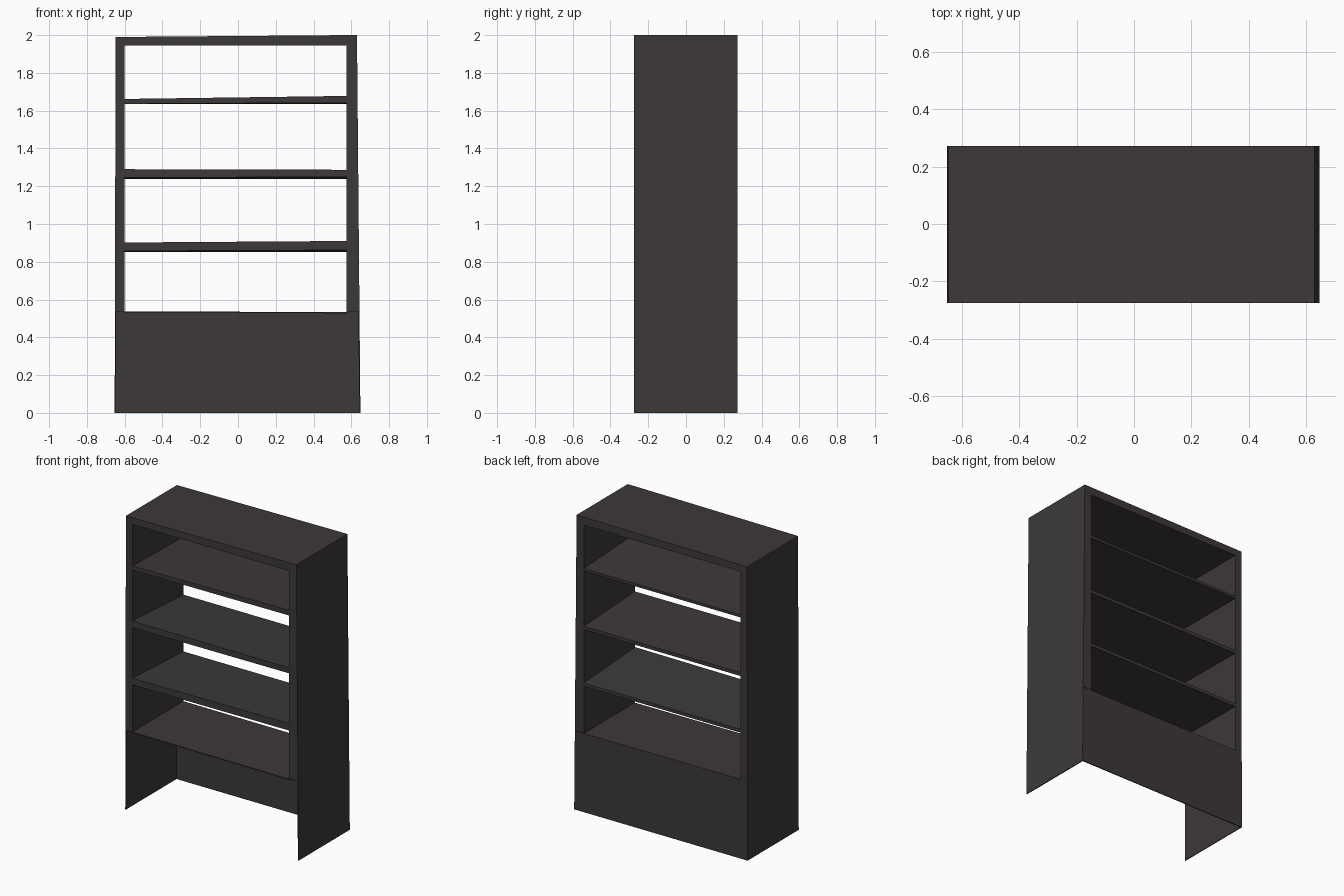
import bpy, bmesh

if "Cube" in bpy.data.objects:
    bpy.data.objects.remove(bpy.data.objects["Cube"])

wood = bpy.data.materials.new("dark_brown_wood")
wood.diffuse_color = (0.047, 0.040, 0.040, 1)
wood.use_nodes = True
wood.node_tree.nodes["Principled BSDF"].inputs["Base Color"].default_value = wood.diffuse_color

FRONT, BACK = -0.275, 0.272
SHEET = 0.006


def loft(name, front, back=None, y0=FRONT, y1=BACK):
    """Join an (x, z) outline at y0 to a matching outline at y1."""
    back = back or front
    bm = bmesh.new()
    f = [bm.verts.new((x, y0, z)) for x, z in front]
    b = [bm.verts.new((x, y1, z)) for x, z in back]
    bm.faces.new(f)
    bm.faces.new(b[::-1])
    for i in range(len(f)):
        j = (i + 1) % len(f)
        bm.faces.new((f[j], f[i], b[i], b[j]))
    bmesh.ops.recalc_face_normals(bm, faces=bm.faces)
    mesh = bpy.data.meshes.new(name)
    bm.to_mesh(mesh)
    bm.free()
    mesh.materials.append(wood)
    ob = bpy.data.objects.new(name, mesh)
    bpy.context.collection.objects.link(ob)
    return ob


# side posts: thick beside the shelves, thin sheet below the bottom shelf
loft("left_side", [(-0.653, 0), (-0.648, 1.99), (-0.60, 1.99), (-0.60, 0.538),
                   (-0.651 + SHEET, 0.538), (-0.653 + SHEET, 0)])
loft("right_side", [(0.648, 0), (0.63, 2.0), (0.575, 2.0), (0.575, 0.535),
                    (0.643 - SHEET, 0.535), (0.648 - SHEET, 0)])

# top board, slightly crooked
loft("top_board", [(-0.60, 1.945), (0.575, 1.945), (0.575, 2.0), (-0.648, 1.99), (-0.60, 1.985)])

# three shelves: (left bottom, left top, right bottom, right top) at front, (bottom, top) at back
shelves = [((0.857, 0.902, 0.862, 0.910), (0.853, 0.875)),
           ((1.245, 1.290, 1.250, 1.287), (1.237, 1.260)),
           ((1.636, 1.662, 1.642, 1.678), (1.634, 1.652))]
for i, ((lb, lt, rb, rt), (bb, bt)) in enumerate(shelves, 1):
    loft(f"shelf_{i}",
         [(-0.602, lb), (0.577, rb), (0.577, rt), (-0.602, lt)],
         [(-0.602, bb), (0.577, bb), (0.577, bt), (-0.602, bt)])

# bottom shelf and lower back panel, both thin sheets
loft("bottom_shelf", [(-0.602, 0.538 - SHEET), (0.577, 0.533 - SHEET), (0.577, 0.533), (-0.602, 0.538)])
loft("lower_back_panel", [(-0.652, 0), (0.647, 0), (0.642, 0.533), (-0.65, 0.538)],
     y0=BACK - SHEET, y1=BACK + 0.0005)
